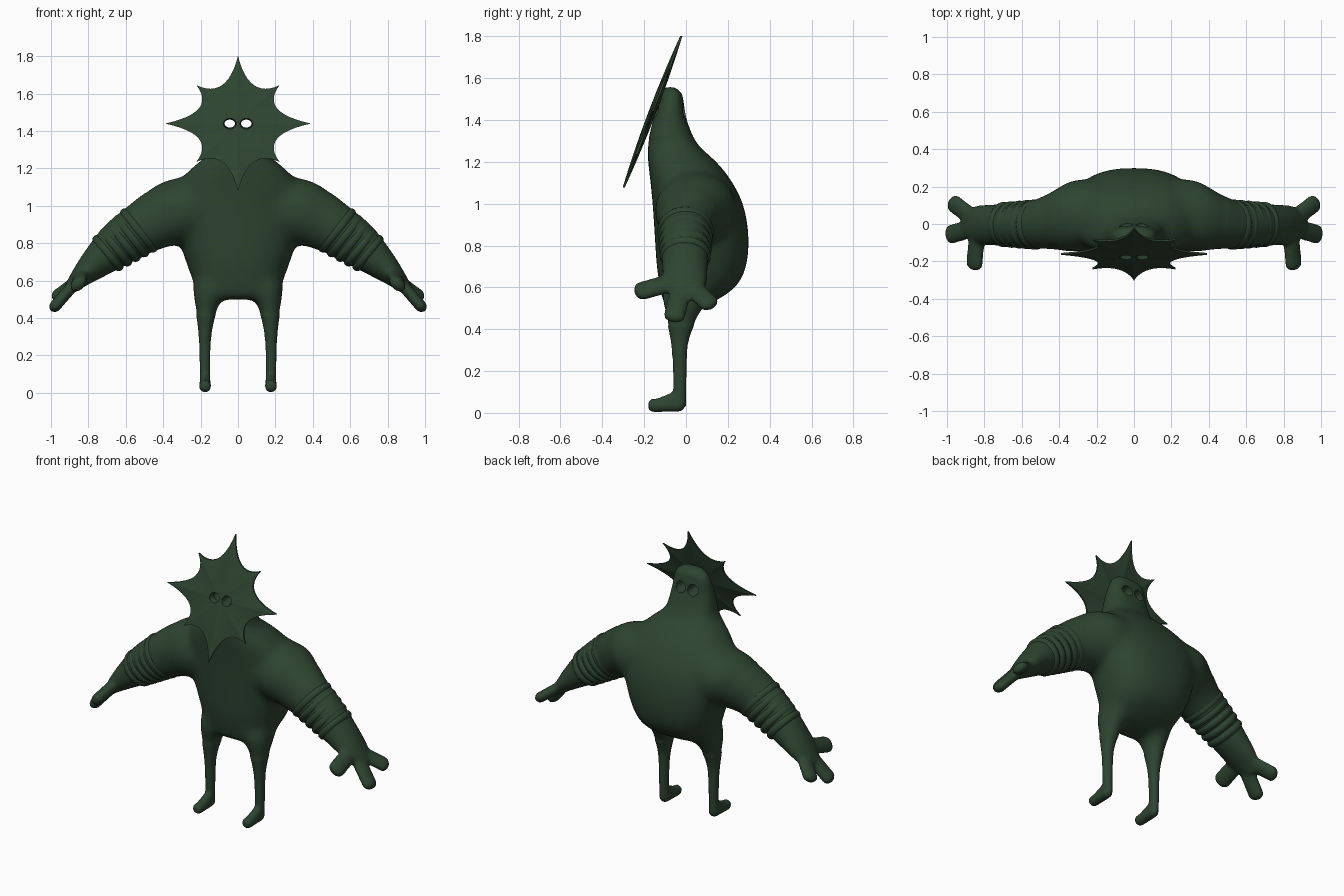
import bpy, bmesh
from math import sin, cos, pi, atan2
from mathutils import Vector, Matrix

cube = bpy.data.objects.get("Cube")
if cube:
    bpy.data.objects.remove(cube, do_unlink=True)

GREEN = (0.027, 0.058, 0.030, 1)
green = bpy.data.materials.new("dark_green")
green.use_nodes = True
green.diffuse_color = GREEN
green.node_tree.nodes["Principled BSDF"].inputs["Base Color"].default_value = GREEN


def make_object(name, bm):
    bmesh.ops.recalc_face_normals(bm, faces=bm.faces)
    mesh = bpy.data.meshes.new(name)
    bm.to_mesh(mesh)
    bm.free()
    mesh.materials.append(green)
    obj = bpy.data.objects.new(name, mesh)
    bpy.context.collection.objects.link(obj)
    return obj


def activate(obj):
    bpy.ops.object.select_all(action='DESELECT')
    obj.select_set(True)
    bpy.context.view_layer.objects.active = obj


def apply_modifier(obj, kind, **settings):
    mod = obj.modifiers.new(kind, kind)
    for key, value in settings.items():
        setattr(mod, key, value)
    activate(obj)
    bpy.ops.object.modifier_apply(modifier=mod.name)


def smooth(obj, angle=0.7):
    activate(obj)
    bpy.ops.object.shade_smooth_by_angle(angle=angle)


def resample(rows, steps=5):
    """Smooth curve through the section rows."""
    rows = [Vector(r) for r in rows]
    out = []
    for i in range(len(rows) - 1):
        a, b, c, d = (rows[min(max(i + k, 0), len(rows) - 1)] for k in (-1, 0, 1, 2))
        for k in range(steps):
            t = k / steps
            out.append(b + (c - a) * (t / 2) + (a - b * 2.5 + c * 2 - d * 0.5) * t ** 2
                       + (b * 1.5 - a * 0.5 - c * 1.5 + d * 0.5) * t ** 3)
    return out + [rows[-1]]


def loft(bm, rows, power=2.0, sides=40):
    """Rows: centre x, y, z, half width, half depth, tilt of the width axis."""
    loops = []
    for x, y, z, a, b, tilt in resample(rows):
        loop = []
        for k in range(sides):
            c, s = cos(2 * pi * k / sides), sin(2 * pi * k / sides)
            u = a * abs(c) ** (2 / power) * (1 if c > 0 else -1)
            v = b * abs(s) ** (2 / power) * (1 if s > 0 else -1)
            loop.append(bm.verts.new((x + u * cos(tilt), y + v, z + u * sin(tilt))))
        loops.append(loop)
    for lo, hi in zip(loops, loops[1:]):
        for k in range(sides):
            n = (k + 1) % sides
            bm.faces.new((lo[k], lo[n], hi[n], hi[k]))
    bm.faces.new(loops[0][::-1])
    bm.faces.new(loops[-1])


def capsule(bm, start, end, normal, wide, thick):
    """Flattened rounded rod, used for fingers and feet."""
    start, end = Vector(start), Vector(end)
    d = (end - start).normalized()
    side = d.cross(Vector(normal)).normalized()
    n = side.cross(d)
    verts = bmesh.ops.create_uvsphere(bm, u_segments=24, v_segments=13, radius=1)["verts"]
    for v in verts:
        base = end if v.co.z > 0 else start
        v.co = base + side * (v.co.x * wide) + n * (v.co.y * thick) + d * (v.co.z * wide * 0.7)


# Limbs of the left side
bm = bmesh.new()
loft(bm, [(0.10, 0.05, 1.0, 0.17, 0.17, 1.4),       # arm
          (0.30, 0.045, 0.97, 0.185, 0.195, 1.15),
          (0.42, 0.02, 0.925, 0.162, 0.158, 1.0),
          (0.515, 0.0, 0.875, 0.142, 0.132, 0.93),
          (0.64, -0.005, 0.795, 0.122, 0.115, 0.88),
          (0.765, -0.005, 0.69, 0.085, 0.108, 0.85),
          (0.845, -0.005, 0.615, 0.055, 0.1, 0.8),
          (0.905, 0.0, 0.55, 0.030, 0.06, 0.7)])
loft(bm, [(0.176, -0.03, 0.03, 0.027, 0.031, 0),    # leg
          (0.177, -0.03, 0.1, 0.028, 0.032, 0),
          (0.177, -0.03, 0.25, 0.031, 0.035, 0),
          (0.175, -0.03, 0.35, 0.040, 0.045, 0),
          (0.168, -0.02, 0.45, 0.060, 0.075, 0),
          (0.15, 0.0, 0.55, 0.092, 0.115, 0),
          (0.13, 0.03, 0.65, 0.10, 0.12, 0)])
capsule(bm, (0.176, -0.03, 0.038), (0.176, -0.16, 0.035), (0, 0, 1), 0.033, 0.033)
capsule(bm, (0.176, -0.03, 0.080), (0.176, -0.12, 0.045), (0, 0, 1), 0.029, 0.03)
palm = (0.7, 0, 0.71)
capsule(bm, (0.86, -0.02, 0.60), (0.977, -0.055, 0.465), palm, 0.052, 0.032)
capsule(bm, (0.86, 0.03, 0.60), (0.962, 0.108, 0.525), palm, 0.050, 0.032)
capsule(bm, (0.84, -0.06, 0.625), (0.853, -0.212, 0.583), palm, 0.052, 0.034)

# Mirror the limbs, then add the torso and head between them
copy = bmesh.ops.duplicate(bm, geom=bm.verts[:] + bm.edges[:] + bm.faces[:])["geom"]
for v in copy:
    if isinstance(v, bmesh.types.BMVert):
        v.co.x = -v.co.x
torso = [(0.50, 0.12, -0.09, 0.05), (0.53, 0.19, -0.11, 0.13), (0.60, 0.24, -0.125, 0.235),
         (0.70, 0.278, -0.14, 0.288), (0.85, 0.325, -0.15, 0.299), (1.0, 0.345, -0.16, 0.272),
         (1.12, 0.32, -0.172, 0.21), (1.20, 0.25, -0.182, 0.145), (1.25, 0.19, -0.184, 0.09),
         (1.30, 0.158, -0.18, 0.045), (1.40, 0.138, -0.157, 0.004), (1.49, 0.12, -0.125, -0.012),
         (1.53, 0.10, -0.112, -0.022), (1.557, 0.06, -0.10, -0.055)]
loft(bm, [(0, (f + b) / 2, z, w, (b - f) / 2, 0) for z, w, f, b in torso], power=2.5)
body = make_object("body", bm)
apply_modifier(body, 'REMESH', mode='VOXEL', voxel_size=0.011)
apply_modifier(body, 'SMOOTH', factor=0.5, iterations=5)

# Melt shoulders, armpits and hips into the torso
blend = body.vertex_groups.new(name="torso_blend")
blend.add([v.index for v in body.data.vertices
           if 0.42 < v.co.z < 1.32 and abs(v.co.x) < 0.5], 1, 'REPLACE')
apply_modifier(body, 'SMOOTH', factor=0.5, iterations=70, vertex_group=blend.name)

# Star mask: eight points joined by hollow curves, thin at the rim
quarter = [((0, 0.362), (0.058, 0.128), (0.222, 0.205)),
           ((0.222, 0.205), (0.112, 0.06), (0.39, 0))]
outline = []
for p, c, q in quarter:
    for k in range(12):
        t = k / 12
        outline.append(Vector(p) * (1 - t) ** 2 + Vector(c) * (2 * t * (1 - t)) + Vector(q) * t * t)
outline.append(Vector((0.39, 0)))
half = outline + [Vector((p.x, -p.y)) for p in outline[-2::-1]]
star = half + [Vector((-p.x, p.y)) for p in half[-2:0:-1]]
bm = bmesh.new()


def mask_point(p, t, face):
    bulge = 0.005 + 0.014 * (1 - t * t)
    return bm.verts.new((p.x * t, -0.16 + 0.38 * p.y * t + face * bulge, 1.44 + p.y * t))


rims = []
for face in (-1, 1):
    loops = [[mask_point(p, t / 8, face) for p in star] for t in range(1, 9)]
    centre = mask_point(Vector((0, 0)), 0, face)
    for k in range(len(star)):
        n = (k + 1) % len(star)
        bm.faces.new((centre, loops[0][k], loops[0][n]))
        for lo, hi in zip(loops, loops[1:]):
            bm.faces.new((lo[k], hi[k], hi[n], lo[n]))
    rims.append(loops[-1])
for k in range(len(star)):
    n = (k + 1) % len(star)
    bm.faces.new((rims[0][k], rims[0][n], rims[1][n], rims[1][k]))
mask = make_object("star_mask", bm)

# Flared eye holes running right through mask and head
for s in (-1, 1):
    bm = bmesh.new()
    rows = [(s * 0.044, 0, -0.4, 0.05, 0.045, 0), (s * 0.044, 0, -0.18, 0.034, 0.029, 0),
            (s * 0.044, 0, -0.09, 0.028, 0.021, 0), (s * 0.044, 0, 0.0, 0.036, 0.036, 0),
            (s * 0.044, 0, 0.2, 0.05, 0.05, 0)]
    loft(bm, rows, sides=24)
    bmesh.ops.transform(bm, verts=bm.verts, matrix=Matrix.Translation((0, 0, 1.44))
                        @ Matrix.Rotation(pi / 2, 4, 'X') @ Matrix.Scale(-1, 4, (0, 0, 1)))
    cutter = make_object("eye_cutter", bm)
    cutter.hide_render = True
    for target in (body, mask):
        apply_modifier(target, 'BOOLEAN', operation='DIFFERENCE', object=cutter, solver='EXACT')
    bpy.data.objects.remove(cutter, do_unlink=True)
smooth(body, 0.9)
smooth(mask)

# Soft rolled bands around the forearms
for s, side in ((1, "left"), (-1, "right")):
    for i in range(5):
        t = i / 4
        radius = 0.140 - 0.028 * t
        bpy.ops.mesh.primitive_torus_add(
            major_segments=48, minor_segments=16, major_radius=radius - 0.022, minor_radius=0.027,
            location=(s * (0.53 + 0.165 * t), -0.003, 0.868 - 0.12 * t),
            rotation=(0, s * atan2(0.8, -0.65), 0))
        band = bpy.context.object
        band.name = f"{side}_arm_band_{i + 1}"
        band.scale.y = (0.13 - 0.014 * t) / radius
        band.data.materials.append(green)
        smooth(band)
